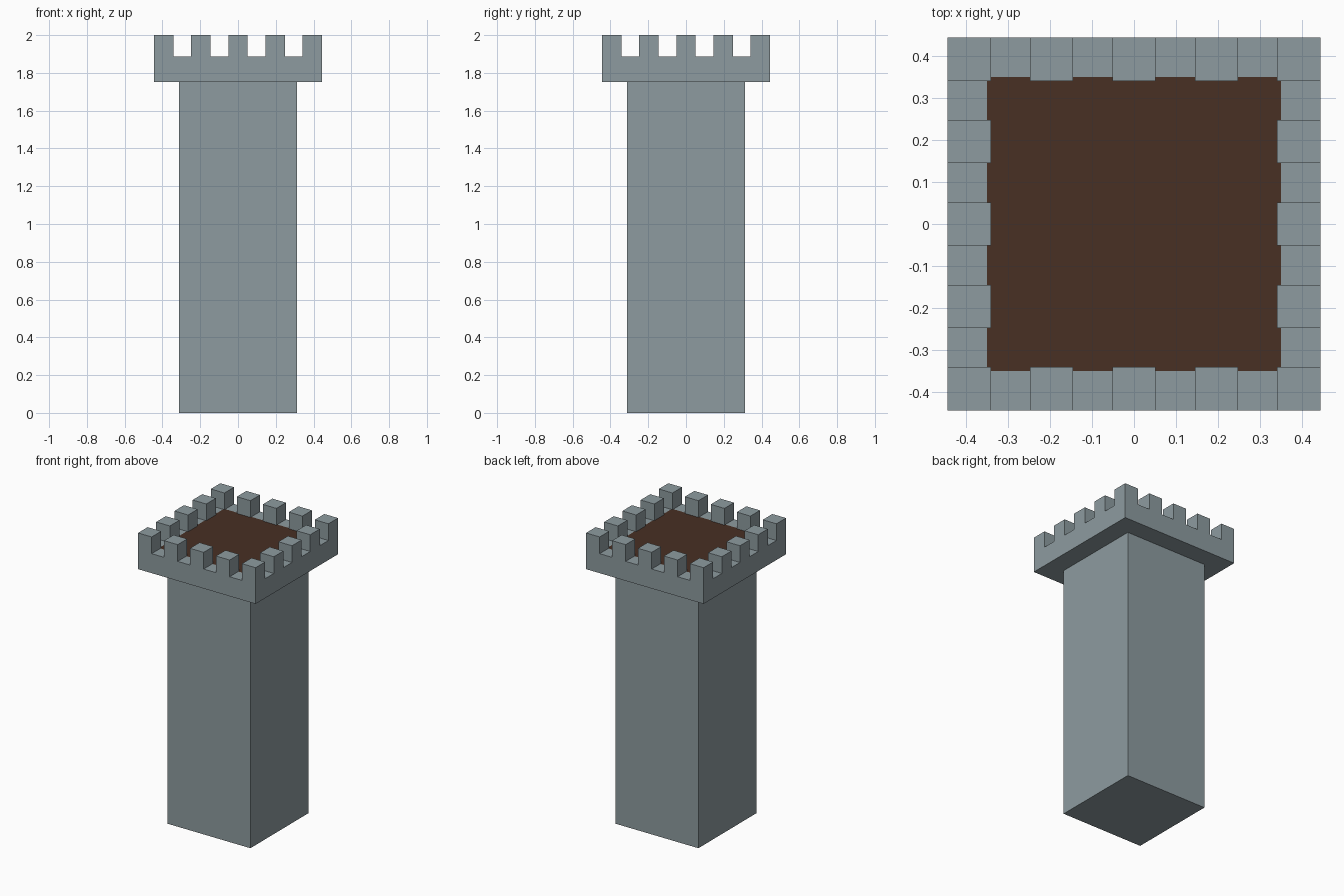
import bpy, bmesh
from mathutils import Matrix, Vector

if "Cube" in bpy.data.objects:
    bpy.data.objects.remove(bpy.data.objects["Cube"], do_unlink=True)


def material(name, rgb):
    mat = bpy.data.materials.new(name)
    mat.use_nodes = True
    mat.diffuse_color = (*rgb, 1)
    mat.node_tree.nodes["Principled BSDF"].inputs["Base Color"].default_value = (*rgb, 1)
    return mat


stone = material("grey stone", (0.27, 0.33, 0.35))
wood = material("dark brown floor", (0.065, 0.029, 0.017))

SHAFT = 0.312      # half width of the shaft
PARAPET = 0.444    # half width of the parapet
LEDGE, DECK, TOP = 1.753, 1.886, 2.0
MERLON = 0.103     # merlon width
STEP = (2 * PARAPET - MERLON) / 4


def add_box(bm, x, y, z0, z1, width):
    """Square box standing from z0 to z1."""
    place = Matrix.Translation((x, y, (z0 + z1) / 2)) @ Matrix.Diagonal((width, width, z1 - z0, 1))
    bmesh.ops.create_cube(bm, size=1, matrix=place)


def make_object(name, bm, *mats):
    mesh = bpy.data.meshes.new(name)
    bm.to_mesh(mesh)
    bm.free()
    for mat in mats:
        mesh.materials.append(mat)
    obj = bpy.data.objects.new(name, mesh)
    bpy.context.collection.objects.link(obj)
    return obj


# Square shaft
bm = bmesh.new()
add_box(bm, 0, 0, 0, LEDGE, 2 * SHAFT)
make_object("tower_shaft", bm, stone)

# Overhanging parapet slab with the floor inset in its top
bm = bmesh.new()
add_box(bm, 0, 0, LEDGE, DECK, 2 * PARAPET)
bm.normal_update()
deck = max(bm.faces, key=lambda f: f.normal.z)
bmesh.ops.inset_region(bm, faces=[deck], thickness=PARAPET - SHAFT)
deck.material_index = 1
make_object("parapet_and_floor", bm, stone, wood)

# Merlons around the rim, five to a side
bm = bmesh.new()
for i in range(-2, 3):
    for j in range(-2, 3):
        if max(abs(i), abs(j)) == 2:
            add_box(bm, i * STEP, j * STEP, DECK, TOP, MERLON)
make_object("merlons", bm, stone)
